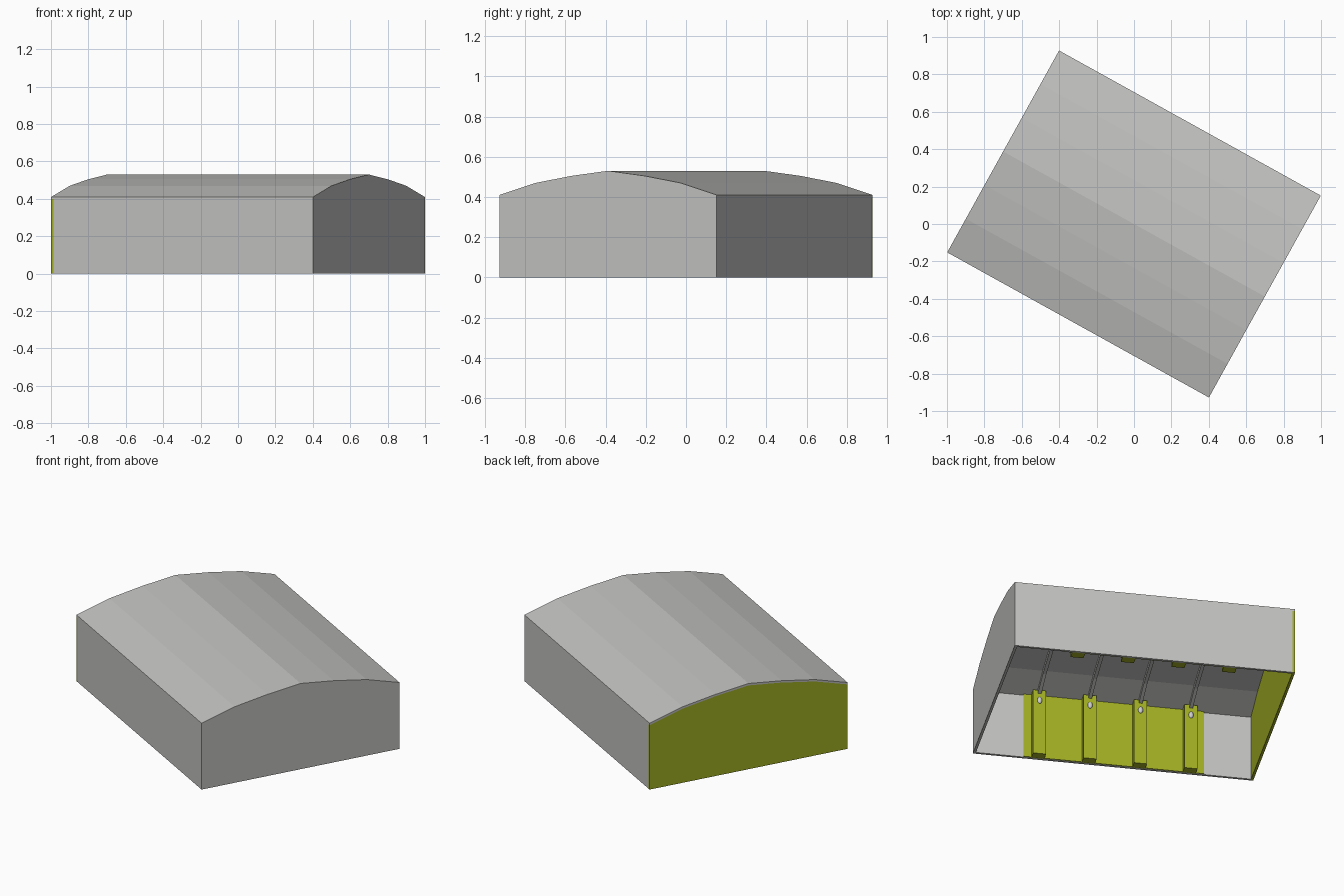
import bpy
import bmesh
import math

if "Cube" in bpy.data.objects:
    bpy.data.objects.remove(bpy.data.objects["Cube"], do_unlink=True)

TURN = math.radians(-29)       # whole hall is turned about z
L, W = 0.8, 0.617              # half length, half width
WALL, ROOF = 0.015, 0.012      # thicknesses
EAVE = [0.41, 0.47, 0.505, 0.53]


def material(name, rgb):
    m = bpy.data.materials.new(name)
    m.use_nodes = True
    m.diffuse_color = (*rgb, 1)
    m.node_tree.nodes["Principled BSDF"].inputs["Base Color"].default_value = (*rgb, 1)
    return m


GREY = material("light grey", (0.54, 0.54, 0.53))
OLIVE = material("olive green", (0.36, 0.43, 0.018))
LAMP = material("pale grey", (0.62, 0.62, 0.64))


def finish(name, bm, mat):
    bmesh.ops.recalc_face_normals(bm, faces=bm.faces)
    mesh = bpy.data.meshes.new(name)
    bm.to_mesh(mesh)
    bm.free()
    mesh.materials.append(mat)
    ob = bpy.data.objects.new(name, mesh)
    ob.rotation_euler.z = TURN
    bpy.context.collection.objects.link(ob)
    return ob


def prism(name, profile, u0, u1, mat):
    """Extrude a (width, height) outline along the length."""
    bm = bmesh.new()
    face = bm.faces.new([bm.verts.new((u0, v, z)) for v, z in profile])
    new = bmesh.ops.extrude_face_region(bm, geom=[face])["geom"]
    bmesh.ops.translate(bm, vec=(u1 - u0, 0, 0),
                        verts=[g for g in new if isinstance(g, bmesh.types.BMVert)])
    return finish(name, bm, mat)


def box(name, u0, u1, v0, v1, z0, z1, mat):
    return prism(name, [(v0, z0), (v1, z0), (v1, z1), (v0, z1)], u0, u1, mat)


def arch(drop=0.0, inset=0.0):
    """Faceted roof line from front eave to back eave."""
    heights = EAVE + EAVE[-2::-1]
    return [((-1 + i / 3) * (W - inset), z - drop) for i, z in enumerate(heights)]


def arch_band(top, bottom, inset=0.0):
    return arch(top, inset) + arch(bottom, inset)[::-1]


# Roof shell
prism("roof", arch_band(0, ROOF), -L, L, GREY)

# End walls
gable = [(-W, 0), (W, 0)] + arch(ROOF)[::-1]
prism("left_end_wall", gable, L - WALL, L, GREY)
prism("right_end_wall", gable, -L, -L + WALL, OLIVE)

# Side walls, inner panels, posts and lamps on both long sides
for side, label in ((-1, "front"), (1, "back")):
    inner = side * (W - WALL)
    box(label + "_wall", -L + WALL, L - WALL, side * W, inner, 0, 0.4, GREY)
    box(label + "_inner_panel", -0.515, 0.515, inner, inner - side * 0.006, 0.002, 0.41, OLIVE)
    for i in range(4):
        u = (i - 1.5) * 0.288
        face = inner - side * 0.055
        box(f"{label}_post_{i + 1}", u - 0.037, u + 0.037, inner, face, 0.001, 0.41, OLIVE)
        bm = bmesh.new()
        bmesh.ops.create_uvsphere(bm, u_segments=12, v_segments=8, radius=1)
        bmesh.ops.scale(bm, vec=(0.014, 0.01, 0.021), verts=bm.verts)
        bmesh.ops.translate(bm, vec=(u, face, 0.345), verts=bm.verts)
        for f in bm.faces:
            f.smooth = True
        finish(f"{label}_post_lamp_{i + 1}", bm, LAMP)

# Rafters under the roof between facing posts
for i in range(4):
    u = (i - 1.5) * 0.288
    prism(f"rafter_{i + 1}", arch_band(ROOF, ROOF + 0.025, WALL), u - 0.01, u + 0.01, GREY)
